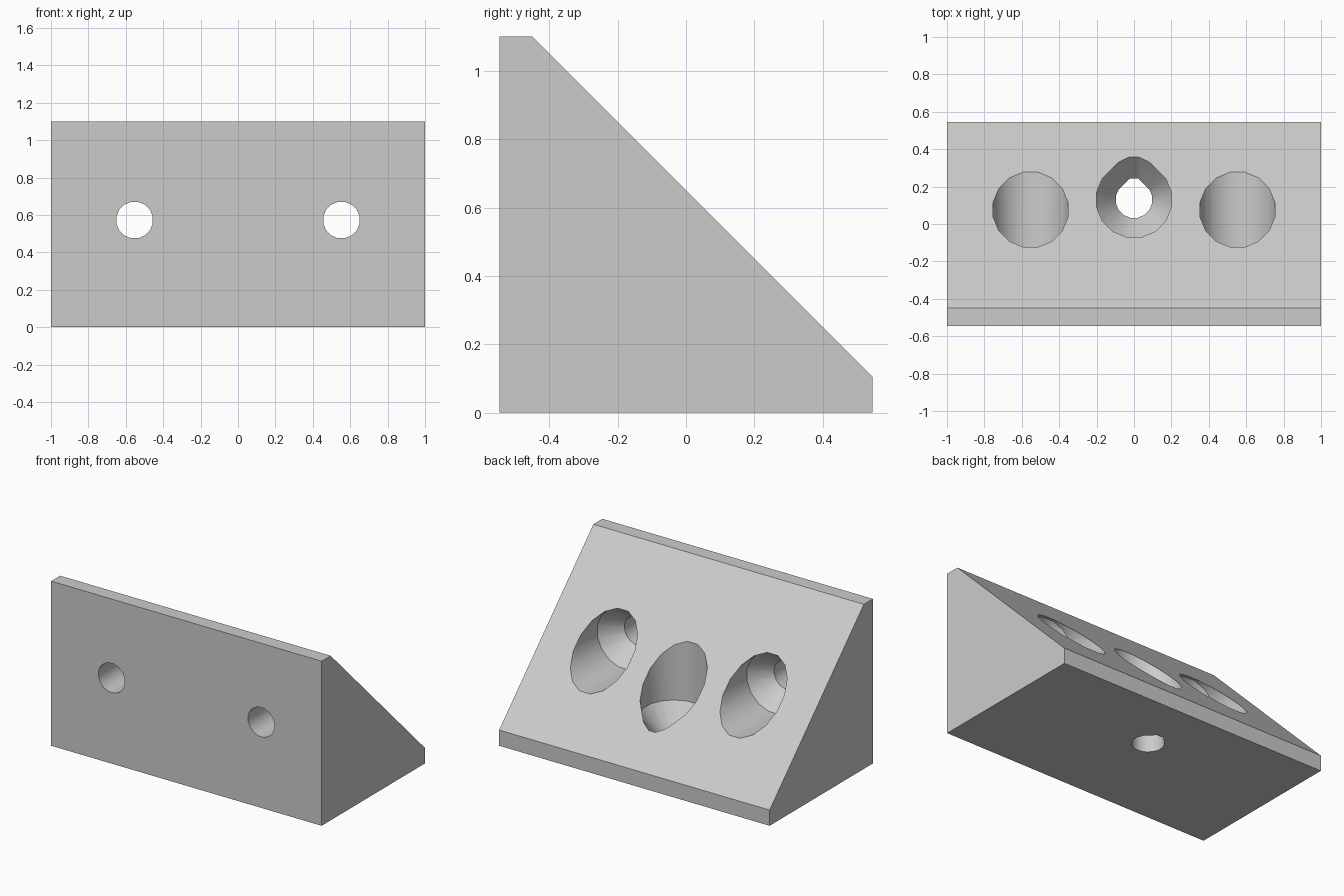
import bpy, bmesh, math
from mathutils import Vector

cube = bpy.data.objects.get("Cube")
if cube:
    bpy.data.objects.remove(cube, do_unlink=True)

grey = bpy.data.materials.new("plain_grey")
grey.use_nodes = True
colour = (0.6, 0.6, 0.6, 1)
grey.diffuse_color = colour
grey.node_tree.nodes["Principled BSDF"].inputs["Base Color"].default_value = colour

BORE, HEAD = 0.097, 0.2      # inner radii of the screw bore and head recess
SIDES = 16


def loft(name, rings):
    """Closed solid through matching rings of points."""
    bm = bmesh.new()
    loops = [[bm.verts.new(p) for p in ring] for ring in rings]
    n = len(loops[0])
    for a, b in zip(loops, loops[1:]):
        for i in range(n):
            j = (i + 1) % n
            bm.faces.new((a[i], a[j], b[j], b[i]))
    bm.faces.new(loops[0][::-1])
    bm.faces.new(loops[-1])
    bmesh.ops.recalc_face_normals(bm, faces=bm.faces)
    mesh = bpy.data.meshes.new(name)
    bm.to_mesh(mesh)
    bm.free()
    mesh.materials.append(grey)
    obj = bpy.data.objects.new(name, mesh)
    bpy.context.collection.objects.link(obj)
    return obj


def outline(radius, peak=None):
    """Polygonal circle, or a teardrop with its tip cut off at peak."""
    points = []
    for k in range(SIDES):
        a = (k + 0.5) * math.tau / SIDES
        if peak and math.radians(45) < a < math.radians(135):
            continue
        r = radius / math.cos(math.pi / SIDES)
        points.append((r * math.cos(a), r * math.sin(a)))
    if peak:
        w = math.sqrt(2) * radius - peak
        points[2:2] = [(w, peak), (-w, peak)]
    return points


# Wedge body from its side profile
profile = [(-0.545, 0), (0.545, 0), (0.545, 0.105), (-0.45, 1.1), (-0.545, 1.1)]
body = loft("wedge_bracket", [[Vector((x, y, z)) for y, z in profile] for x in (-1, 1)])

# Two countersunk holes running front to back
cutters = []
for x in (-0.553, 0.553):
    steps = [(-0.8, BORE), (-0.28, BORE), (-0.14, HEAD), (0.8, HEAD)]
    rings = [[Vector((x + u, y, 0.573 + v)) for u, v in outline(r)] for y, r in steps]
    cutters.append(loft("side_hole_cutter", rings))

# Central vertical hole with a teardrop section
steps = [(-0.2, BORE, 0.112), (0.18, BORE, 0.112), (0.32, HEAD, 0.258), (1.4, HEAD, 0.258)]
rings = [[Vector((u, 0.13 + v, z)) for u, v in outline(r, p)] for z, r, p in steps]
cutters.append(loft("centre_hole_cutter", rings))

# Cut the holes
bpy.ops.object.select_all(action='DESELECT')
bpy.context.view_layer.objects.active = body
body.select_set(True)
for cutter in cutters:
    cutter.hide_render = True
    mod = body.modifiers.new("hole", 'BOOLEAN')
    mod.operation = 'DIFFERENCE'
    mod.solver = 'EXACT'
    mod.object = cutter
    bpy.ops.object.modifier_apply(modifier=mod.name)
    bpy.data.objects.remove(cutter, do_unlink=True)

bpy.ops.object.shade_smooth_by_angle(angle=math.radians(25))
